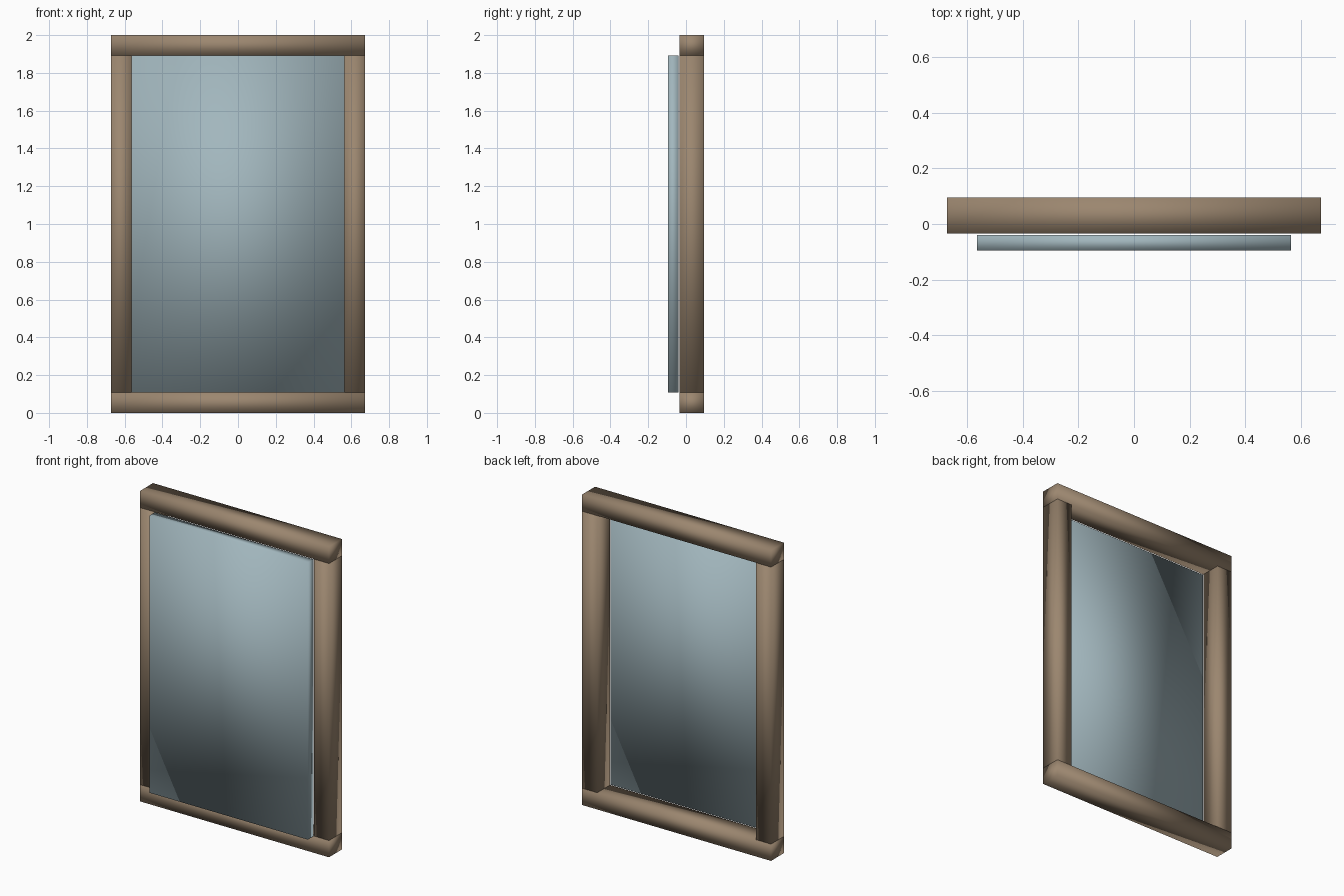
import bpy

cube = bpy.data.objects.get("Cube")
if cube:
    bpy.data.objects.remove(cube, do_unlink=True)


def make_material(name, rgb):
    mat = bpy.data.materials.new(name)
    mat.use_nodes = True
    mat.diffuse_color = (*rgb, 1)
    mat.node_tree.nodes["Principled BSDF"].inputs["Base Color"].default_value = (*rgb, 1)
    return mat


def box(name, low, high, mat):
    """Softly shaded box between two opposite corners."""
    centre = [(a + b) / 2 for a, b in zip(low, high)]
    size = [b - a for a, b in zip(low, high)]
    bpy.ops.mesh.primitive_cube_add(size=1, location=centre)
    obj = bpy.context.object
    obj.name = name
    obj.scale = size
    bpy.ops.object.transform_apply(location=False, rotation=False, scale=True)
    bpy.ops.object.shade_smooth()
    obj.data.materials.append(mat)
    return obj


wood = make_material("brown wood", (0.33, 0.24, 0.16))
glass = make_material("pale blue glass", (0.36, 0.47, 0.51))

HALF_W, HEIGHT, BAR = 0.673, 2.0, 0.108
FRONT, BACK = -0.035, 0.096
INNER = HALF_W - BAR

# Horizontal rails span the full width
for name, z in (("bottom_rail", 0), ("top_rail", HEIGHT - BAR)):
    box(name, (-HALF_W, FRONT, z), (HALF_W, BACK, z + BAR), wood)

# Upright stiles fit between the rails
for name, x in (("right_stile", -HALF_W), ("left_stile", INNER)):
    box(name, (x, FRONT, BAR), (x + BAR, BACK, HEIGHT - BAR), wood)

# Pane sits just in front of the frame opening
box("glass_pane", (-INNER, -0.096, BAR), (INNER, -0.039, HEIGHT - BAR), glass)
